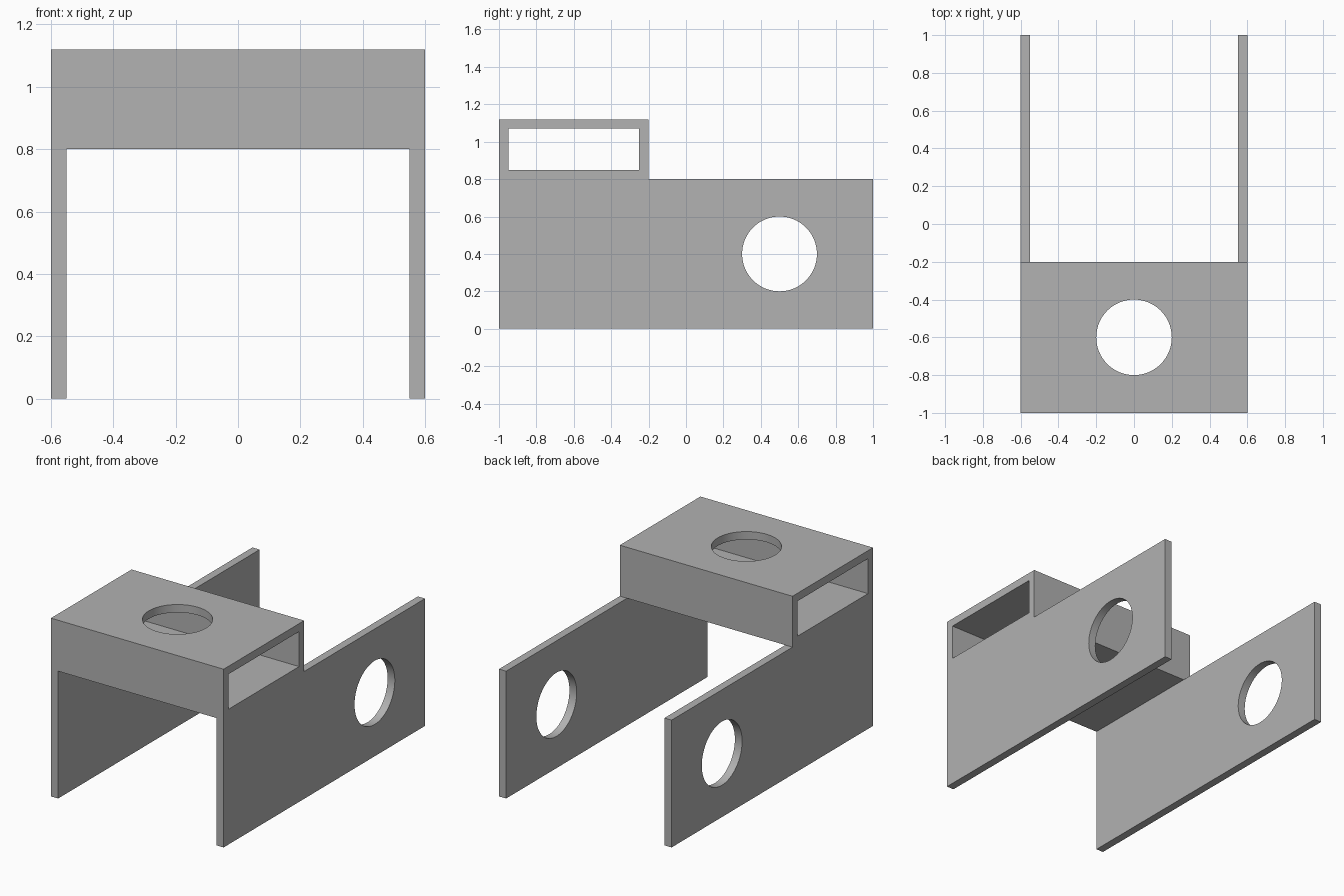
import bpy
import bmesh
from math import pi
from mathutils import Matrix

cube = bpy.data.objects.get("Cube")
if cube:
    bpy.data.objects.remove(cube, do_unlink=True)

grey = bpy.data.materials.new("plain grey")
grey.use_nodes = True
colour = (0.445, 0.445, 0.445, 1)
grey.diffuse_color = colour
grey.node_tree.nodes["Principled BSDF"].inputs["Base Color"].default_value = colour


def add_object(name, bm):
    bmesh.ops.recalc_face_normals(bm, faces=bm.faces)
    mesh = bpy.data.meshes.new(name)
    bm.to_mesh(mesh)
    bm.free()
    mesh.materials.append(grey)
    obj = bpy.data.objects.new(name, mesh)
    bpy.context.collection.objects.link(obj)
    return obj


def extrude_side_profile(name, points, half_width):
    """Extrude a (y, z) outline across x."""
    bm = bmesh.new()
    face = bm.faces.new([bm.verts.new((-half_width, y, z)) for y, z in points])
    grown = bmesh.ops.extrude_face_region(bm, geom=[face])["geom"]
    verts = [v for v in grown if isinstance(v, bmesh.types.BMVert)]
    bmesh.ops.translate(bm, verts=verts, vec=(2 * half_width, 0, 0))
    return add_object(name, bm)


def cylinder(name, centre, radius, depth, turn=0):
    bm = bmesh.new()
    matrix = Matrix.Translation(centre) @ Matrix.Rotation(turn, 4, "Y")
    bmesh.ops.create_cone(bm, cap_ends=True, segments=64, radius1=radius,
                          radius2=radius, depth=depth, matrix=matrix)
    return add_object(name, bm)


# Stepped body: side walls with a raised box duct at the front
body = extrude_side_profile(
    "stepped_bracket",
    [(-1, 0), (1, 0), (1, 0.8), (-0.2, 0.8), (-0.2, 1.12), (-1, 1.12)], 0.6)

# Cutters: space between walls, duct opening, duct hole and wall holes
cutters = [
    extrude_side_profile("wall_gap_cutter",
                         [(-1.1, -0.1), (1.1, -0.1), (1.1, 0.8), (-1.1, 0.8)], 0.55),
    extrude_side_profile("duct_cutter",
                         [(-0.95, 0.85), (-0.25, 0.85), (-0.25, 1.07), (-0.95, 1.07)], 0.7),
    cylinder("duct_hole_cutter", (0, -0.6, 1), 0.2, 0.6),
    cylinder("wall_hole_cutter", (0, 0.5, 0.4), 0.2, 1.6, pi / 2),
]

bpy.ops.object.select_all(action="DESELECT")
body.select_set(True)
bpy.context.view_layer.objects.active = body
for cutter in cutters:
    cutter.hide_render = True
    cut = body.modifiers.new(cutter.name, "BOOLEAN")
    cut.operation = "DIFFERENCE"
    cut.solver = "EXACT"
    cut.object = cutter
    bpy.ops.object.modifier_apply(modifier=cut.name)
    bpy.data.objects.remove(cutter, do_unlink=True)

# Smooth the hole walls, keep all plate edges sharp
bpy.ops.object.shade_smooth_by_angle(angle=pi / 6)
